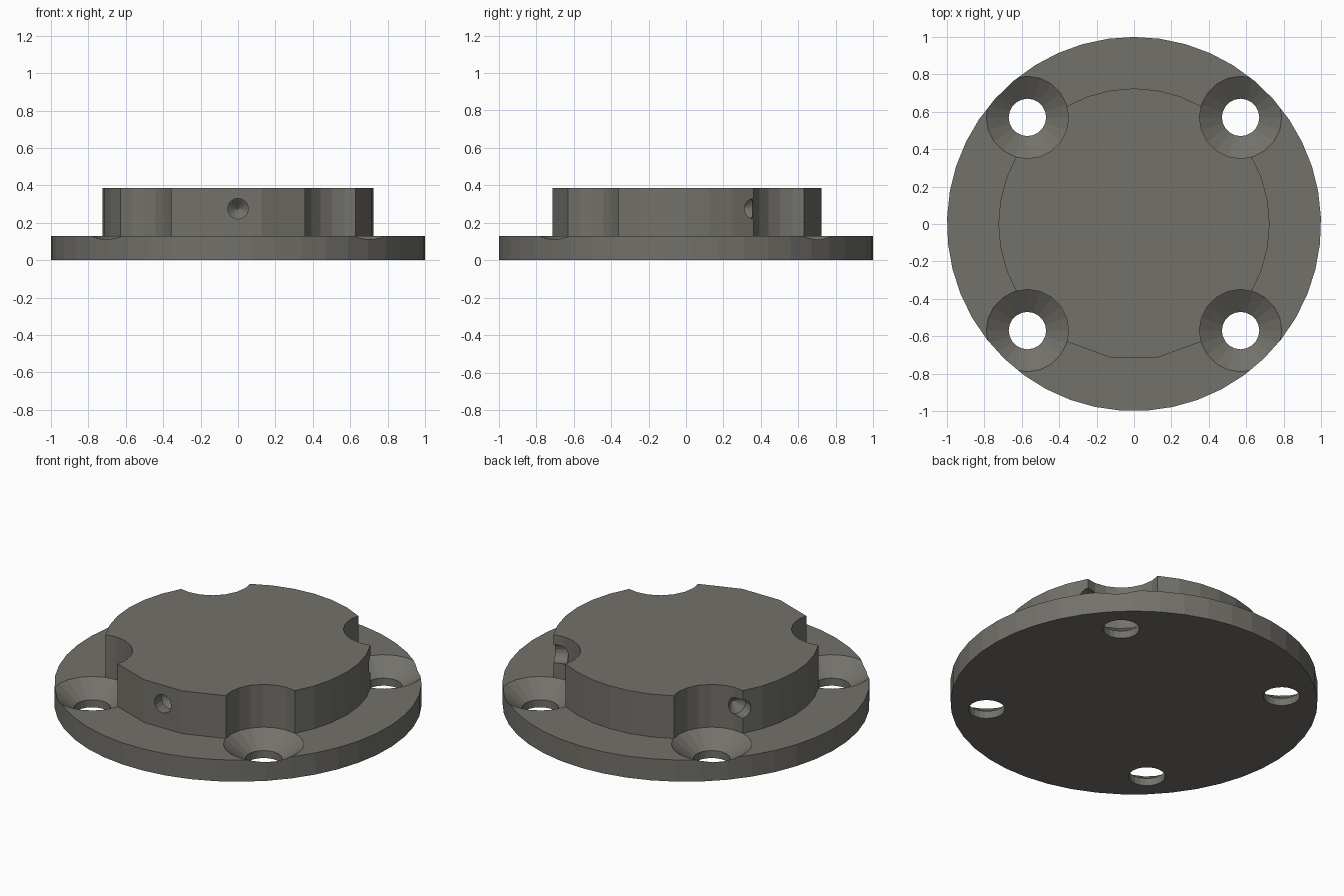
import bpy, bmesh
from math import sin, cos, radians, pi
from mathutils import Matrix

if "Cube" in bpy.data.objects:
    bpy.data.objects.remove(bpy.data.objects["Cube"])


def lathe(name, profile, angles, matrix=Matrix()):
    """Closed solid from (radius, z) rings, capped with flat ends or tips."""
    bm = bmesh.new()
    rings = []
    for r, z in profile:
        if r == 0:
            rings.append([bm.verts.new((0, 0, z))])
        else:
            rings.append([bm.verts.new((r * cos(a), r * sin(a), z)) for a in angles])
    n = len(angles)
    for a, b in zip(rings, rings[1:]):
        for i in range(n):
            j = (i + 1) % n
            if len(a) == 1:
                bm.faces.new((a[0], b[j], b[i]))
            else:
                bm.faces.new((a[i], a[j], b[j], b[i]))
    for ring in (rings[0], rings[-1]):
        if len(ring) > 1:
            bm.faces.new(ring)
    bmesh.ops.recalc_face_normals(bm, faces=bm.faces)
    bm.transform(matrix)
    mesh = bpy.data.meshes.new(name)
    bm.to_mesh(mesh)
    bm.free()
    ob = bpy.data.objects.new(name, mesh)
    bpy.context.collection.objects.link(ob)
    return ob


def boolean(target, tool, operation):
    mod = target.modifiers.new(tool.name, 'BOOLEAN')
    mod.operation, mod.solver, mod.object = operation, 'EXACT', tool
    bpy.context.view_layer.objects.active = target
    bpy.ops.object.modifier_apply(modifier=mod.name)
    bpy.data.objects.remove(tool)


def even(n, start=0):
    return [start + 2 * pi * i / n for i in range(n)]


# Round flange with a raised boss (coarser facets on the boss front)
flange = lathe("mounting_flange", [(1, 0), (1, 0.13)], even(45, pi / 2))
boss_angles = [radians(a) for a in list(range(-60, 241, 10)) + [260, 280]]
boss = lathe("boss", [(0.725, 0.06), (0.725, 0.387)], boss_angles)
boolean(flange, boss, 'UNION')

# Four countersunk screw holes with clearance cut into the boss
screw = [(0.1, -0.05), (0.1, 0.045), (0.22, 0.13), (0.22, 0.5)]
for sx in (-1, 1):
    for sy in (-1, 1):
        cutter = lathe("screw_cutter", screw, even(20),
                       Matrix.Translation((0.57 * sx, 0.57 * sy, 0)))
        boolean(flange, cutter, 'DIFFERENCE')

# Three set-screw holes with drill-point ends around the boss
for deg in (-90, 30, 150):
    place = (Matrix.Translation((0, 0, 0.275)) @ Matrix.Rotation(radians(deg), 4, 'Z')
             @ Matrix.Rotation(pi / 2, 4, 'Y'))
    cutter = lathe("set_screw_cutter", [(0, 0.60), (0.055, 0.65), (0.055, 0.8)],
                   even(16), place)
    boolean(flange, cutter, 'DIFFERENCE')

# Dark warm grey finish
mat = bpy.data.materials.new("dark_grey")
mat.diffuse_color = (0.17, 0.165, 0.145, 1)
mat.use_nodes = True
mat.node_tree.nodes["Principled BSDF"].inputs["Base Color"].default_value = mat.diffuse_color
flange.data.materials.clear()
flange.data.materials.append(mat)
